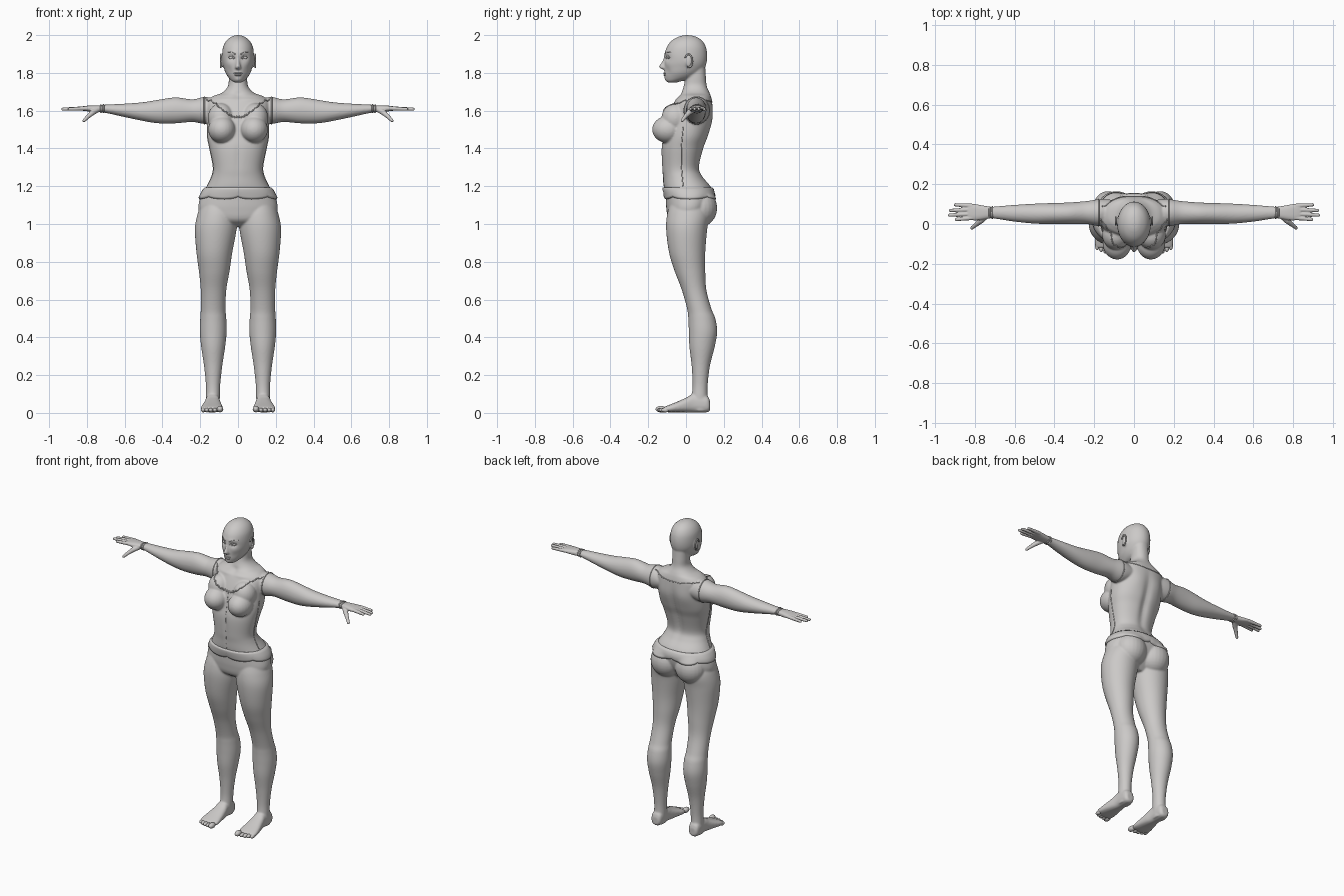
import bpy, bmesh
from math import sin, cos, pi, exp
from mathutils import Vector, Matrix
from mathutils.bvhtree import BVHTree

cube = bpy.data.objects.get("Cube")
if cube:
    bpy.data.objects.remove(cube)

grey = bpy.data.materials.new("warm grey")
grey.use_nodes = True
tone = (0.6, 0.585, 0.575, 1)
grey.diffuse_color = tone
grey.node_tree.nodes["Principled BSDF"].inputs["Base Color"].default_value = tone


def spline(keys, steps):
    """Smooth rows of numbers into a denser series."""
    rows = []
    last = len(keys) - 1
    for i in range(last):
        four = [keys[max(0, min(last, i + k))] for k in (-1, 0, 1, 2)]
        for s in range(steps):
            t = s / steps
            rows.append([b + t * ((c - a) + t * ((2 * a - 5 * b + 4 * c - d)
                         + t * (3 * b - a - 3 * c + d))) / 2
                         for a, b, c, d in zip(*four)])
    return rows + [list(keys[-1])]


def skin(bm, rings, closed=False):
    """Join rings of points with quads."""
    loops = [[bm.verts.new(p) for p in ring] for ring in rings]
    n = len(loops[0])
    pairs = list(zip(loops, loops[1:]))
    if closed:
        pairs.append((loops[-1], loops[0]))
    else:
        bm.faces.new(loops[0])
        bm.faces.new(loops[-1])
    for a, b in pairs:
        for i in range(n):
            j = (i + 1) % n
            bm.faces.new((a[i], a[j], b[j], b[i]))
    return [v for loop in loops for v in loop]


def loft(bm, keys, axis="z", power=2.0, sides=48, steps=6):
    """Rows are (position, low a, high a, low b, high b) across the axis."""
    rings = []
    for t, a0, a1, b0, b1 in spline(keys, steps):
        ring = []
        for i in range(sides):
            c, s = cos(2 * pi * i / sides), sin(2 * pi * i / sides)
            c = abs(c) ** (2 / power) * (1 if c > 0 else -1)
            s = abs(s) ** (2 / power) * (1 if s > 0 else -1)
            a = (a0 + a1) / 2 + c * (a1 - a0) / 2
            b = (b0 + b1) / 2 + s * (b1 - b0) / 2
            ring.append({"z": (a, b, t), "y": (a, t, b), "x": (t, a, b)}[axis])
        rings.append(ring)
    return skin(bm, rings)


def centred(rows):
    return [(z, -w, w, front, back) for z, w, front, back in rows]


def ball(bm, centre, size):
    place = Matrix.Translation(centre) @ Matrix.Diagonal((*size, 1))
    bmesh.ops.create_uvsphere(bm, u_segments=24, v_segments=16, radius=1, matrix=place)


def tube(bm, points, radii, ref=(0, 1, 0), closed=False, sides=10):
    points = [Vector(p) for p in points]
    n = len(points)
    rings = []
    for i, p in enumerate(points):
        ahead = points[(i + 1) % n] if closed else points[min(i + 1, n - 1)]
        behind = points[i - 1] if closed else points[max(i - 1, 0)]
        way = (ahead - behind).normalized()
        side = way.cross(Vector(ref)).normalized()
        up = side.cross(way)
        r = radii[i] if isinstance(radii, list) else radii
        rings.append([p + r * (side * cos(2 * pi * k / sides) + up * sin(2 * pi * k / sides))
                      for k in range(sides)])
    skin(bm, rings, closed)


def sculpt(verts, dents, back=False):
    """Push the front or back surface out with soft mirrored bumps."""
    way = 1 if back else -1
    for v in verts:
        if v.co.y * way > 0.02:
            v.co.y += way * sum(d * exp(-((abs(v.co.x) - x) / sx) ** 2 - ((v.co.z - z) / sz) ** 2)
                                for x, z, sx, sz, d in dents)


def mirror(bm):
    copy = bmesh.ops.duplicate(bm, geom=bm.verts[:] + bm.edges[:] + bm.faces[:])["geom"]
    for v in copy:
        if isinstance(v, bmesh.types.BMVert):
            v.co.x *= -1


def finish(bm, name, voxel=0, relax=0):
    bmesh.ops.recalc_face_normals(bm, faces=bm.faces[:])
    for f in bm.faces:
        f.smooth = True
    mesh = bpy.data.meshes.new(name)
    bm.to_mesh(mesh)
    bm.free()
    mesh.materials.append(grey)
    ob = bpy.data.objects.new(name, mesh)
    bpy.context.scene.collection.objects.link(ob)
    if voxel:
        fuse = ob.modifiers.new("fuse", "REMESH")
        fuse.mode, fuse.voxel_size, fuse.use_smooth_shade = "VOXEL", voxel, True
        soft = ob.modifiers.new("soften", "SMOOTH")
        soft.factor, soft.iterations = 0.5, relax
    return ob


# Limbs, bust and hips for one side, then mirrored
bm = bmesh.new()
loft(bm, [(1.12, .02, .19, -.08, .11), (1.05, .006, .215, -.1, .125), (.97, .008, .228, -.105, .112),
          (.85, .03, .22, -.09, .102), (.75, .045, .207, -.06, .102), (.65, .062, .197, -.022, .108),
          (.55, .066, .197, .006, .135), (.5, .062, .2, .012, .155), (.43, .06, .202, .015, .165),
          (.35, .068, .195, .018, .152), (.25, .083, .18, .03, .127), (.15, .094, .17, .035, .115),
          (.08, .096, .17, .03, .115), (.01, .1, .168, .03, .125)])
loft(bm, [(.128, .115, .155, .015, .06), (.11, .1, .17, .003, .09), (.04, .097, .172, .003, .1),
          (0, .09, .18, .003, .08), (-.05, .083, .192, .003, .058), (-.09, .079, .198, .003, .042),
          (-.12, .085, .193, .006, .03)], "y", 2.5)
loft(bm, [(.1, .01, .12, 1.55, 1.65), (.17, -.01, .125, 1.53, 1.673), (.24, 0, .115, 1.54, 1.66),
          (.33, 0, .108, 1.533, 1.67), (.42, 0, .105, 1.533, 1.658), (.5, .002, .102, 1.545, 1.645),
          (.6, .012, .096, 1.566, 1.637), (.7, .027, .088, 1.588, 1.632),
          (.735, .03, .086, 1.592, 1.628)], "x")
for centre, size in [((.085, -.095, 1.5), (.073, .084, .072)), ((.09, -.055, 1.56), (.07, .075, .08)),
                     ((.088, .075, 1.085), (.098, .09, .1)), ((.13, .035, .605), (.045, .038, .045))]:
    ball(bm, centre, size)
# Ears
ball(bm, (.083, .014, 1.862), (.009, .018, .032))
mirror(bm)

# Torso and neck
torso = loft(bm, centred([
    (1.86, .048, .01, .1), (1.78, .049, -.002, .105), (1.73, .053, -.012, .11), (1.695, .085, -.025, .125),
    (1.675, .135, -.04, .133), (1.64, .168, -.065, .14), (1.56, .165, -.1, .14), (1.47, .164, -.118, .12),
    (1.4, .15, -.13, .095), (1.3, .131, -.127, .072), (1.25, .14, -.122, .09), (1.2, .165, -.118, .13),
    (1.15, .195, -.108, .145), (1.08, .21, -.104, .13), (1.02, .18, -.09, .09), (.985, .08, -.04, .06)]),
    power=2.2, sides=80)
sculpt(torso, [(0, 1.42, .025, .15, -.014), (.08, 1.55, .05, .06, .006)], back=True)
sculpt(torso, [(0, 1.35, .015, .1, -.004), (0, 1.68, .02, .015, -.008), (.06, 1.66, .05, .008, .005)])

# Head with sculpted sockets, cheeks and chin
head = loft(bm, centred([
    (2, .006, 0, .012), (1.993, .032, -.036, .05), (1.972, .06, -.074, .084), (1.94, .078, -.1, .104),
    (1.9, .084, -.113, .112), (1.86, .083, -.114, .11), (1.83, .076, -.114, .1), (1.8, .066, -.114, .075),
    (1.775, .05, -.11, .04), (1.757, .032, -.103, -.02), (1.748, .015, -.09, -.05)]), sides=96, steps=8)
sculpt(head, [(.034, 1.88, .018, .013, -.012), (.05, 1.845, .02, .02, .004), (.028, 1.907, .022, .008, .004),
              (0, 1.765, .018, .012, .006), (0, 1.79, .022, .012, .004), (.04, 1.805, .015, .02, -.004)])

# Nose
loft(bm, centred([(1.9, .008, -.115, -.08), (1.88, .009, -.119, -.08), (1.855, .011, -.13, -.08),
                  (1.836, .015, -.143, -.08), (1.826, .018, -.139, -.08), (1.818, .012, -.122, -.08)]), sides=24)
body = finish(bm, "body", .0055, 5)

# Surface lookup for trims
bpy.context.view_layer.update()
tree = BVHTree.FromObject(body, bpy.context.evaluated_depsgraph_get())


def cast(start, way):
    return tree.ray_cast(Vector(start), Vector(way).normalized())[0]


def front_line(path, side=-1):
    hits = [cast((x, side, z), (0, -side, 0)) for x, z in path]
    return [h for h in hits if h]


def cuff(x, count=48):
    middle = Vector((x, .056, 1.608))
    spokes = [Vector((0, cos(2 * pi * i / count), sin(2 * pi * i / count))) for i in range(count)]
    return [p for p in (cast(middle + s * .13, -s) for s in spokes) if p]


def trim(name, paths, radius, ref=(0, 1, 0), closed=False, both=True):
    bm = bmesh.new()
    for path in paths:
        tube(bm, path, radius, ref, closed, 8)
    if both:
        mirror(bm)
    return finish(bm, name)


# Scalloped neckline, straight back hem, armholes and side seams
edge = spline([(.168, 1.663), (.13, 1.65), (.09, 1.617), (.05, 1.587), (.025, 1.573), (0, 1.57)], 12)
scallops = [(x, z - .008 * abs(sin(pi * i / 8))) for i, (x, z) in enumerate(edge)]
trim("neckline_lace", [front_line(scallops)], .0035)
trim("back_hem", [front_line([(.16 * i / 20, 1.645 + .018 * (i / 20) ** 2) for i in range(21)], 1)], .003)
trim("armhole", [cuff(.178)], .0035, (1, 0, 0), True)
seam = [cast((1, -.015 - .01 * sin(i / 8), 1.2 + i * .0125), (-1, 0, 0)) for i in range(26)]
trim("side_seam", [seam], .0025)
trim("front_seam", [front_line([(0, 1.2 + i * .018) for i in range(21)])], .0012, (1, 0, 0), both=False)
trim("bracelet", [cuff(.712), cuff(.726)], .0045, (1, 0, 0), True)

# Belt with a scalloped lower edge
bm = bmesh.new()
rings = []
for rise, lift in [(0, -.006), (0, .006), (.2, .011), (.5, .009), (.8, .011), (1, .006), (1, -.006)]:
    ring = []
    for i in range(120):
        a = 2 * pi * i / 120
        low = 1.145 - .014 * abs(sin(a * 3 + pi / 2)) ** .6
        z = low + (1.194 - low) * rise
        out = Vector((cos(a), sin(a), 0))
        hit = cast(Vector((0, .02, z)) + out * .5, -out)
        ring.append(hit + out * lift)
    rings.append(ring)
skin(bm, rings + [rings[0]])
finish(bm, "belt")

# Eyelids, brows and eyes
arc = [i / 14 for i in range(15)]
upper = front_line([(.016 + .036 * t, 1.879 + .003 * t + .008 * sin(pi * t)) for t in arc])
lower = front_line([(.016 + .036 * t, 1.879 + .003 * t - .006 * sin(pi * t)) for t in arc])
trim("eyelids", [upper, lower], .0022)
trim("eyebrows", [front_line([(.014 + .044 * t, 1.899 + .012 * sin(pi * t * .7)) for t in arc])], .002)
bm = bmesh.new()
ball(bm, cast((.034, -1, 1.88), (0, 1, 0)) + Vector((0, .003, 0)), (.015, .006, .007))
mirror(bm)
finish(bm, "eyes")

# Lips
bm = bmesh.new()
mouth = cast((0, -1, 1.793), (0, 1, 0)).y + .007
ball(bm, (0, mouth, 1.798), (.023, .011, .005))
ball(bm, (0, mouth, 1.789), (.019, .011, .006))
finish(bm, "lips")

# Ear rims
bm = bmesh.new()
turns = [-1.9 + 4.6 * i / 20 for i in range(21)]
tube(bm, [(.091, .014 + .02 * cos(t), 1.864 + .034 * sin(t)) for t in turns], .0045, (1, 0, 0))
mirror(bm)
finish(bm, "ear_rims")

# Toes
bm = bmesh.new()
for i, (x, y) in enumerate([(.095, -.134), (.122, -.13), (.144, -.126), (.165, -.119), (.184, -.109)]):
    r = .012 if i else .017
    ball(bm, (x, y, r + .003), (r, r + .01, r))
mirror(bm)
finish(bm, "toes")

# Hands: palm, four fingers and thumb
bm = bmesh.new()
loft(bm, [(.715, .031, .085, 1.593, 1.627), (.76, .022, .093, 1.592, 1.628), (.8, .018, .1, 1.597, 1.626),
          (.83, .023, .1, 1.601, 1.622), (.84, .035, .09, 1.605, 1.618)], "x", 2.5, 32)
taper = [.011, .0105, .009, .0085, .005]
for root, tip, reach in [(.091, .097, .905), (.072, .068, .93), (.051, .044, .935), (.031, .022, .9)]:
    start, end = Vector((.81, root, 1.612)), Vector((reach, tip, 1.608))
    tube(bm, [start.lerp(end, t) for t in (0, .4, .75, .94, 1)], taper, (0, 0, 1))
tube(bm, [(.745, .04, 1.606), (.77, .016, 1.59), (.795, -.004, 1.568), (.815, -.02, 1.548), (.82, -.024, 1.543)],
     [.016, .015, .011, .009, .005], (0, 0, 1))
mirror(bm)
finish(bm, "hands", .003, 2)
